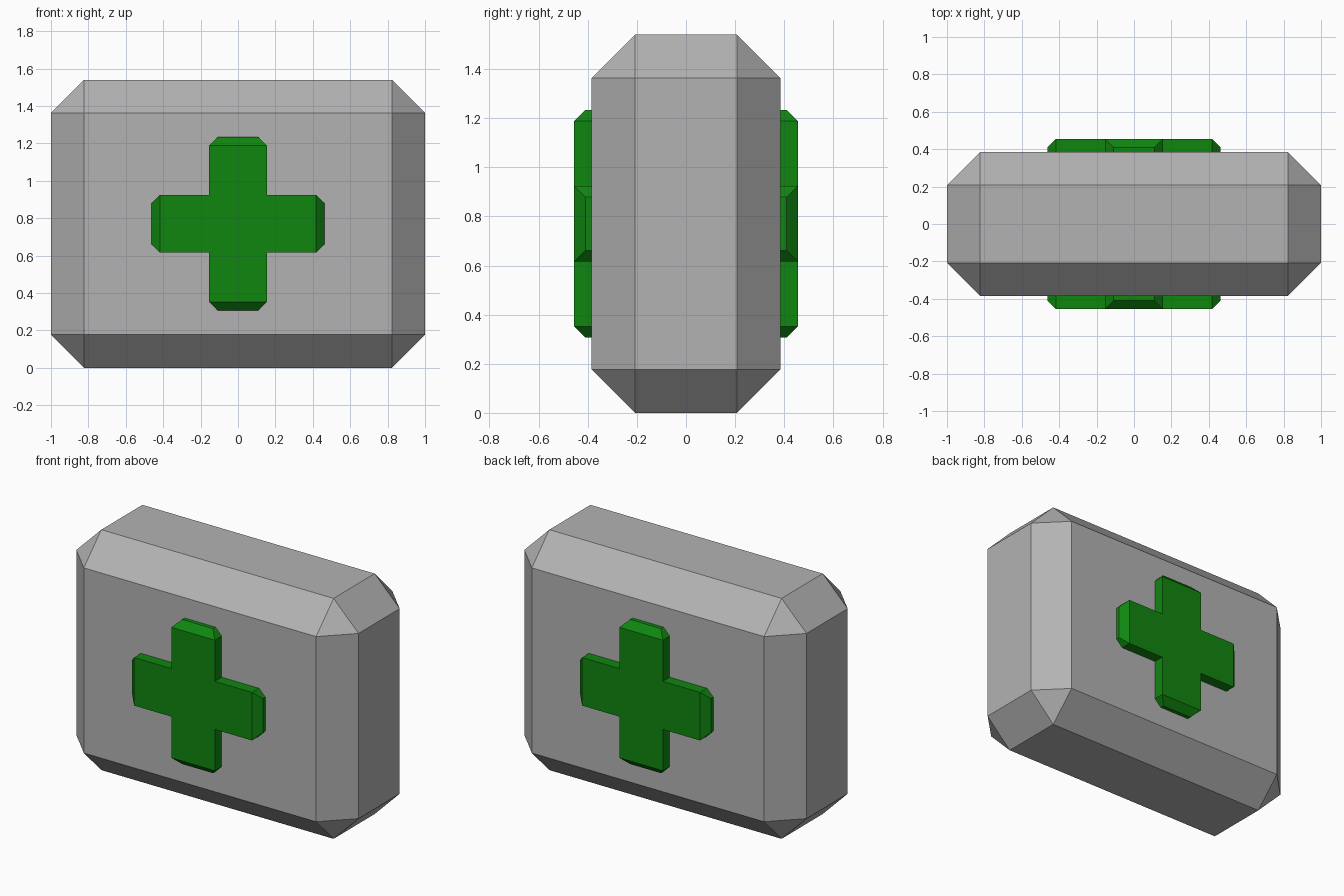
import bpy, bmesh
from mathutils import Vector

if "Cube" in bpy.data.objects:
    bpy.data.objects.remove(bpy.data.objects["Cube"])

MID_Z = 0.77


def material(name, rgb):
    m = bpy.data.materials.new(name)
    m.diffuse_color = (*rgb, 1)
    m.use_nodes = True
    m.node_tree.nodes["Principled BSDF"].inputs["Base Color"].default_value = m.diffuse_color
    return m


def finish(name, bm, mat):
    bmesh.ops.recalc_face_normals(bm, faces=bm.faces)
    mesh = bpy.data.meshes.new(name)
    bm.to_mesh(mesh)
    bm.free()
    mesh.materials.append(mat)
    obj = bpy.data.objects.new(name, mesh)
    obj.location.z = MID_Z
    bpy.context.collection.objects.link(obj)
    return obj


def box(size):
    bm = bmesh.new()
    bmesh.ops.create_cube(bm, size=1)
    bmesh.ops.scale(bm, vec=size, verts=bm.verts)
    return bm


# Chamfered case
bm = box((2, 0.77, 1.54))
bmesh.ops.bevel(bm, geom=bm.edges[:], offset=0.177, segments=1,
                affect='EDGES', clamp_overlap=True)
finish("case", bm, material("grey", (0.45, 0.45, 0.45)))

# Cross running through the case: four arms with tapered tips
HALF, REACH, TIP = 0.154, 0.463, 0.045
DEPTH = 0.455
bm = box((2 * HALF, 2 * DEPTH, 2 * HALF))
bm.normal_update()
sides = [(f, f.normal.copy()) for f in bm.faces if abs(f.normal.y) < 0.5]
for face, axis in sides:
    for step, inset in ((REACH - TIP - HALF, 0), (TIP, TIP)):
        new = bmesh.ops.extrude_discrete_faces(bm, faces=[face])["faces"][0]
        mid = new.calc_center_median()
        for v in new.verts:
            d = v.co - mid
            pull = Vector([inset * ((c > 0.01) - (c < -0.01)) for c in d])
            v.co += axis * step - pull
        face = new
finish("cross", bm, material("green", (0.005, 0.24, 0.005)))
